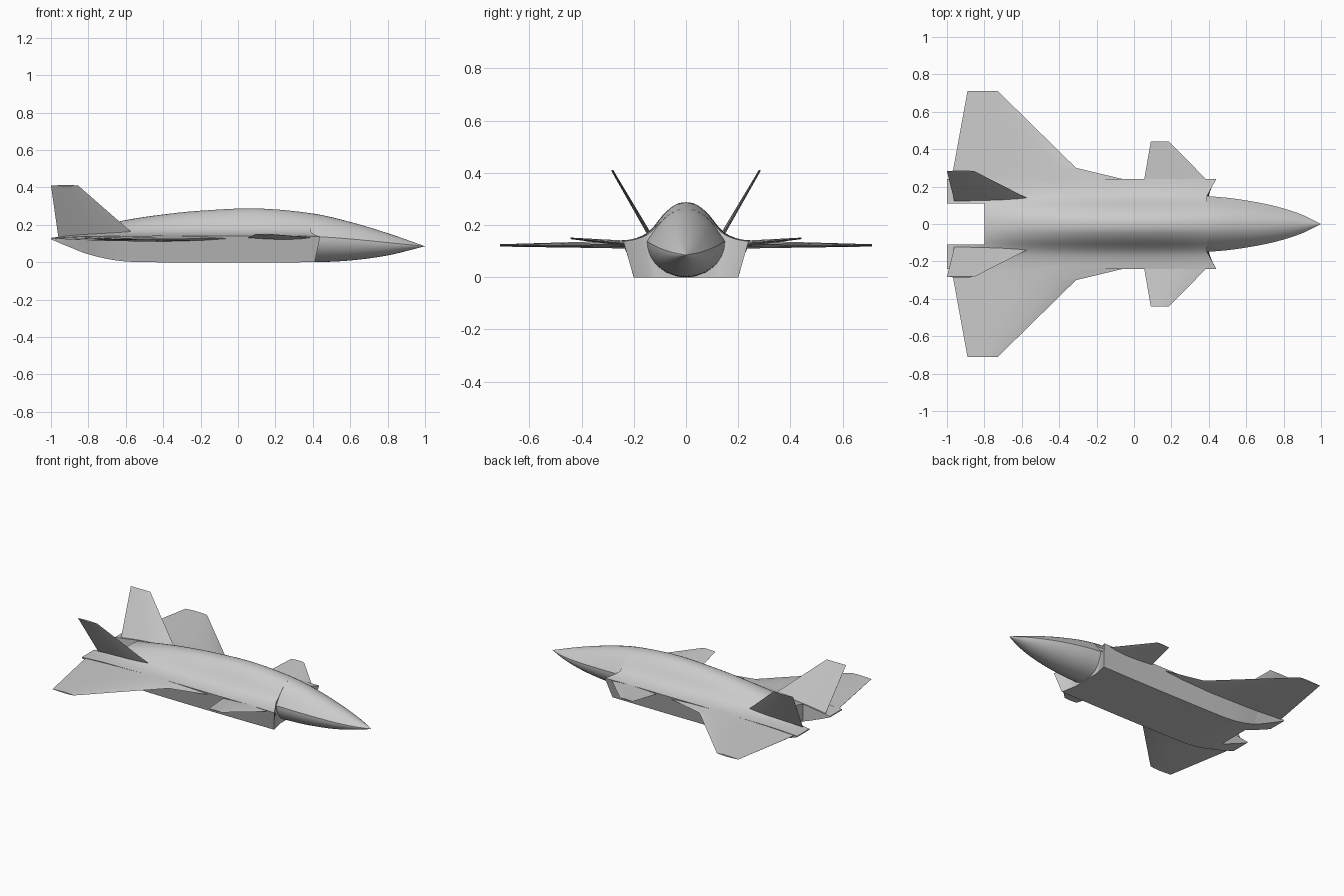
import bpy, bmesh, math
from mathutils import Vector

cube = bpy.data.objects.get("Cube")
if cube:
    bpy.data.objects.remove(cube, do_unlink=True)

grey = bpy.data.materials.new("airframe_grey")
grey.use_nodes = True
grey.diffuse_color = (0.6, 0.6, 0.6, 1)
grey.node_tree.nodes["Principled BSDF"].inputs["Base Color"].default_value = (0.6, 0.6, 0.6, 1)


def curve(knots):
    """Smooth function through (x, value) knots given in rising x."""
    n = len(knots)
    def slope(i):
        a, b = knots[max(i - 1, 0)], knots[min(i + 1, n - 1)]
        return (b[1] - a[1]) / (b[0] - a[0])
    def f(x):
        x = min(max(x, knots[0][0]), knots[-1][0])
        i = max(k for k in range(n - 1) if knots[k][0] <= x)
        (x0, v0), (x1, v1) = knots[i], knots[i + 1]
        d = x1 - x0
        s = (x - x0) / d
        return (v0 * (1 + 2 * s) * (1 - s) ** 2 + slope(i) * d * s * (1 - s) ** 2
                + v1 * s * s * (3 - 2 * s) + slope(i + 1) * d * s * s * (s - 1))
    return f


def loft(name, rings):
    """Skin closed rings made of an upper row and a returning lower row."""
    bm = bmesh.new()
    rows = [[bm.verts.new(p) for p in ring] for ring in rings]
    n = len(rows[0])
    for a, b in zip(rows, rows[1:]):
        for i in range(n):
            j = (i + 1) % n
            bm.faces.new((a[i], a[j], b[j], b[i]))
    for row in (rows[0], rows[-1]):
        for i in range(n // 2 - 1):
            bm.faces.new((row[i], row[i + 1], row[n - 2 - i], row[n - 1 - i]))
    bmesh.ops.remove_doubles(bm, verts=bm.verts, dist=0.0004)
    bmesh.ops.recalc_face_normals(bm, faces=bm.faces)
    mesh = bpy.data.meshes.new(name)
    bm.to_mesh(mesh)
    bm.free()
    mesh.materials.append(grey)
    obj = bpy.data.objects.new(name, mesh)
    bpy.context.collection.objects.link(obj)
    bpy.ops.object.select_all(action='DESELECT')
    obj.select_set(True)
    bpy.context.view_layer.objects.active = obj
    bpy.ops.object.shade_smooth_by_angle(angle=math.radians(32))
    return obj


def steps(a, b, n):
    return [a + (b - a) * i / n for i in range(n + 1)]


# Length profiles: spine, keel, chine height, nose half width, cross-section bell
spine = curve([(-1, .13), (-.8, .18), (-.6, .225), (-.4, .255), (-.2, .275), (.1, .287),
               (.4, .26), (.6, .215), (.8, .155), (1, .085)])
keel = curve([(-1, .122), (-.9, .08), (-.8, .042), (-.65, .009), (-.5, 0), (.4, 0),
              (.6, .009), (.8, .036), (1, .085)])
chine = curve([(-1, .129), (-.8, .138), (0, .14), (.45, .135), (1, .085)])
width = curve([(.38, .15), (.5, .14), (.6, .126), (.7, .108), (.8, .083), (.9, .049), (1, 0)])
bell = curve([(0, 1), (.2, .97), (.4, .85), (.6, .66), (.8, .4), (1, .2), (1.3, .06), (1.6, 0)])
HALF, EDGE, FLOOR = .15, .24, .2


def skin(x, y):
    return chine(x) + (spine(x) - chine(x)) * bell(abs(y) / HALF)


# Main body with flat belly and slanted intake fronts
def body_ring(x, front):
    ys = steps(-EDGE, EDGE, 32)
    top = [(x + front * max(0, abs(y) - HALF) / (EDGE - HALF) * .05, y, skin(x, y)) for y in ys]
    low = [(x + front * max(0, abs(y) / EDGE - .5) * .04, y * FLOOR / EDGE, keel(x)) for y in ys]
    return top + low[::-1]

loft("main_body", [body_ring(x, x > .38) for x in steps(-.8, .39, 40)])


# Nose with chine crease and rounded underside
def nose_ring(x):
    us = [math.sin(a) for a in steps(-math.pi / 2, math.pi / 2, 24)]
    w, h, t, b = width(x), chine(x), spine(x), keel(x)
    top = [(x, u * w, h + (t - h) * (bell(abs(u)) - .2 * abs(u) ** 6)) for u in us]
    low = [(x, u * w, h - (h - b) * math.sqrt(max(0, 1 - u * u))) for u in us]
    return top + low[::-1]

loft("nose", [nose_ring(x) for x in steps(.38, .96, 24) + [.98, .992, .9995]])


# Thin surfaces: stations of (leading x, trailing x, y, z, thickness)
def panel(name, stations, side):
    rings = []
    for lead, trail, y, z, thick in stations:
        fr = [(0, 0), (.15, .6), (.4, 1), (.7, .7), (1, .06)]
        top = [(lead + (trail - lead) * f, side * y, z, k * thick / 2) for f, k in fr]
        rings.append((top, Vector((0, 0, 1))))
    # Thickness runs square to the root-to-tip line
    (_, _, y0, z0, _), (_, _, y1, z1, _) = stations[0], stations[-1]
    n = Vector((0, -side * (z1 - z0), y1 - y0)).normalized()
    loft(name, [[Vector(p[:3]) + n * p[3] for p in top] +
                [Vector(p[:3]) - n * p[3] for p in top[::-1]] for top, _ in rings])


for side, word in ((1, "left"), (-1, "right")):
    # Tail boom tapering to a thin edge
    rings = []
    for x in steps(-.79, -1, 10):
        ys = steps(.11, EDGE, 8)
        spread = FLOOR + (EDGE - FLOOR) * (-.79 - x) / .21
        top = [(x, side * y, skin(x, y)) for y in ys]
        low = [(x, side * (.11 + (y - .11) * (spread - .11) / (EDGE - .11)), keel(x)) for y in ys]
        rings.append(top + low[::-1])
    loft(word + "_tail_boom", rings)

    panel(word + "_wing", [(0, -.985, .19, .127, .036), (-.06, -.975, .24, .126, .032),
                           (-.31, -.965, .3, .125, .027), (-.73, -.89, .712, .122, .009)], side)
    panel(word + "_canard", [(.42, .05, .2, .128, .022), (.385, .055, .24, .131, .02),
                             (.185, .09, .442, .149, .006)], side)
    panel(word + "_fin", [(-.535, -.96, .12, .13, .016), (-.855, -1, .283, .41, .008)], side)
